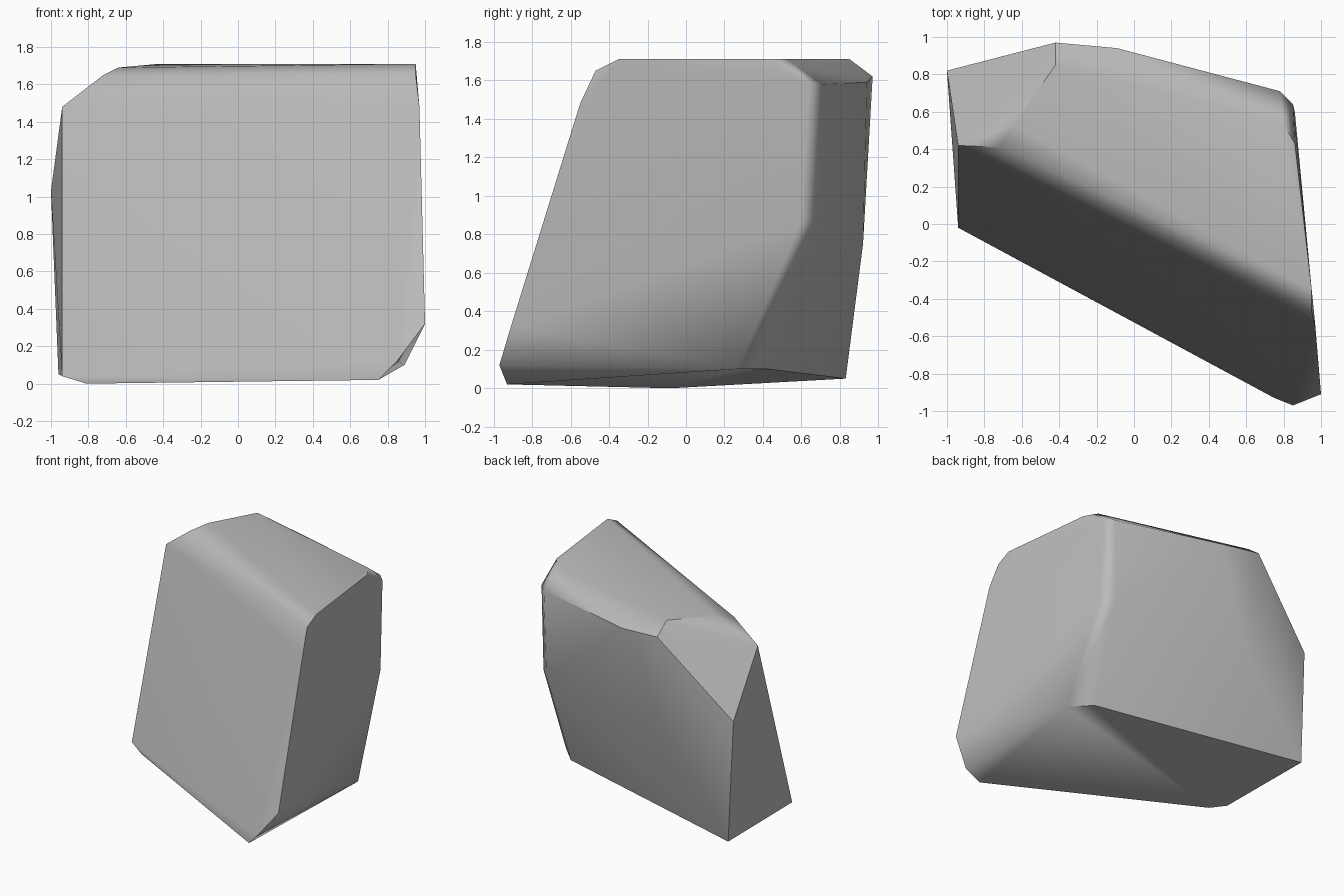
import bpy, bmesh, math

cube = bpy.data.objects.get("Cube")
if cube:
    bpy.data.objects.remove(cube, do_unlink=True)

# Corners of the chipped boulder, grouped by region
front_left = [(-.94, -.02, .04), (-.81, -.08, 0), (-.94, .42, 1.48), (-.72, .41, 1.65)]
front_right = [(.75, -.93, .02), (.85, -.97, .12), (1, -.91, .32),
               (.97, -.55, 1.48), (.95, -.47, 1.65)]
top = [(-.64, .53, 1.69), (-.42, .85, 1.71), (.8, .53, 1.71), (.86, .43, 1.71), (.95, -.35, 1.71)]
back_top = [(-.42, .97, 1.62), (-.09, .94, 1.59), (.78, .71, 1.58), (.85, .64, 1.58)]
back = [(-1, .82, 1.03), (-.96, .83, .05), (-.35, .92, .75),
        (.77, .69, .87), (.86, .6, .87), (.74, .42, .1), (.89, .27, .1)]

# Wrap the corners in a faceted skin
mesh = bpy.data.meshes.new("boulder")
bm = bmesh.new()
for co in front_left + front_right + top + back_top + back:
    bm.verts.new(co)
hull = bmesh.ops.convex_hull(bm, input=bm.verts)
loose = [v for v in bm.verts if not v.link_faces]
bmesh.ops.delete(bm, geom=loose, context='VERTS')
bmesh.ops.dissolve_limit(bm, angle_limit=math.radians(2.5), verts=bm.verts, edges=bm.edges)
bmesh.ops.recalc_face_normals(bm, faces=bm.faces)
bm.to_mesh(mesh)
bm.free()

boulder = bpy.data.objects.new("boulder", mesh)
bpy.context.collection.objects.link(boulder)

# Plain grey stone
stone = bpy.data.materials.new("grey_stone")
stone.use_nodes = True
colour = (.5, .5, .5, 1)
stone.diffuse_color = colour
stone.node_tree.nodes["Principled BSDF"].inputs["Base Color"].default_value = colour
mesh.materials.append(stone)

# Soft worn edges, crisp chips
bpy.context.view_layer.objects.active = boulder
boulder.select_set(True)
bpy.ops.object.shade_smooth_by_angle(angle=math.radians(44))
soften = boulder.modifiers.new("worn_edges", 'WEIGHTED_NORMAL')
soften.keep_sharp = True
